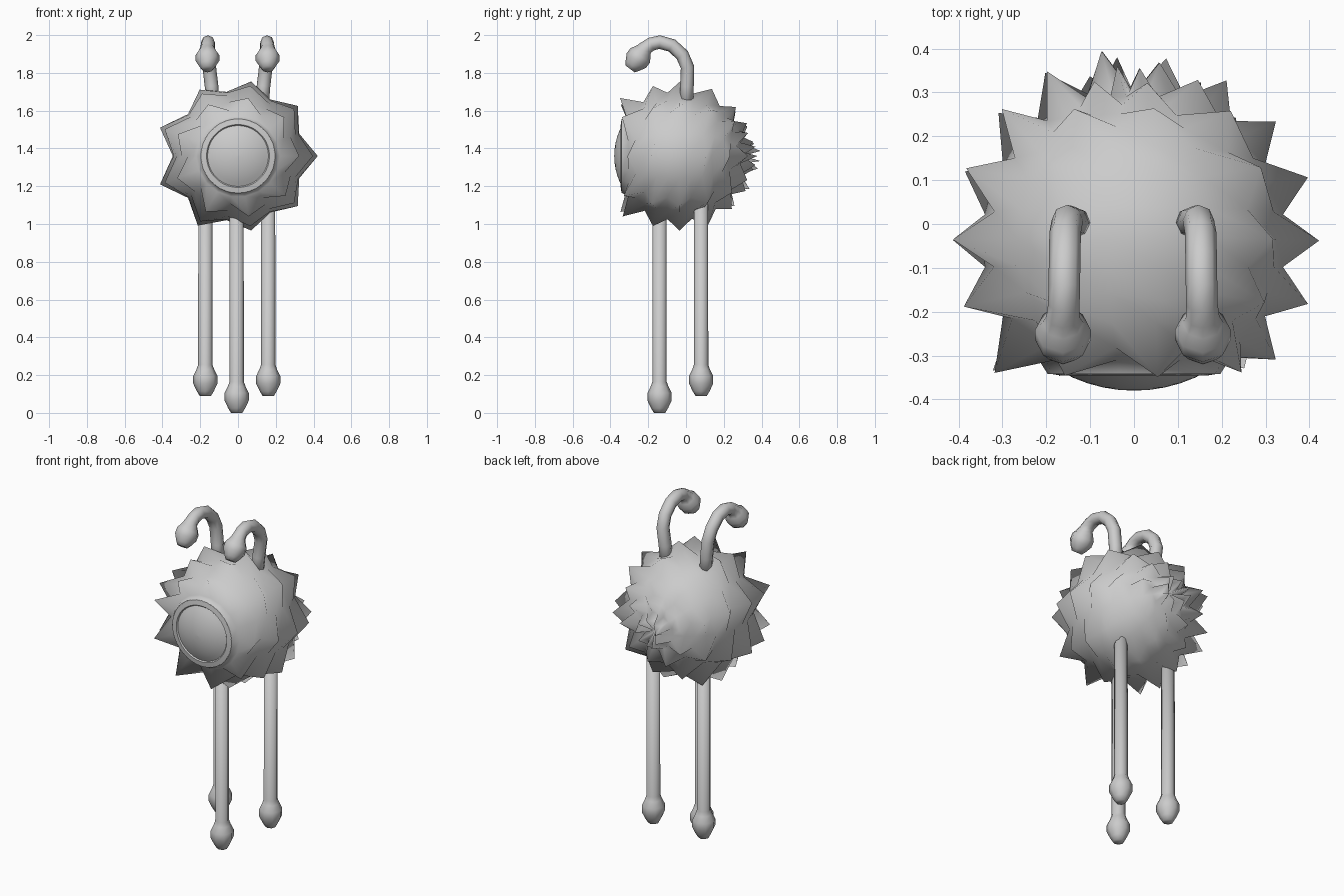
import bpy, bmesh, math
from mathutils import Vector

if "Cube" in bpy.data.objects:
    bpy.data.objects.remove(bpy.data.objects["Cube"])

grey = bpy.data.materials.new("grey")
grey.diffuse_color = (0.6, 0.6, 0.6, 1)
grey.use_nodes = True
grey.node_tree.nodes["Principled BSDF"].inputs["Base Color"].default_value = grey.diffuse_color
CENTRE = Vector((0, -0.038, 1.36))


def finish(name, bm, sharp=None):
    bmesh.ops.remove_doubles(bm, verts=bm.verts, dist=1e-5)
    bmesh.ops.recalc_face_normals(bm, faces=bm.faces)
    me = bpy.data.meshes.new(name)
    bm.to_mesh(me)
    bm.free()
    me.materials.append(grey)
    ob = bpy.data.objects.new(name, me)
    bpy.context.collection.objects.link(ob)
    for p in me.polygons:
        p.use_smooth = True
    if sharp:
        me.set_sharp_from_angle(angle=math.radians(sharp))
    return ob


def loft(bm, rings, cap_start=False, cap_end=False):
    """Bridge successive closed rings of points with quads."""
    vs = [[bm.verts.new(p) for p in ring] for ring in rings]
    n = len(vs[0])
    for a, b in zip(vs, vs[1:]):
        for i in range(n):
            j = (i + 1) % n
            bm.faces.new((a[i], a[j], b[j], b[i]))
    if cap_start:
        bm.faces.new(vs[0][::-1])
    if cap_end:
        bm.faces.new(vs[-1])


def ball_point(r, polar, around):
    """Point around the body centre; polar is measured from the front."""
    t, a = math.radians(polar), math.radians(around)
    return CENTRE + r * Vector((math.sin(t) * math.cos(a), -math.cos(t), math.sin(t) * math.sin(a)))


def tube(name, path, radii, sides=8):
    """Round tube along a path lying in a plane of nearly constant x."""
    path = [Vector(p) for p in path]
    rings = []
    for i, p in enumerate(path):
        d = (path[min(i + 1, len(path) - 1)] - path[max(i - 1, 0)]).normalized()
        u = (Vector((1, 0, 0)) - d * d.x).normalized()
        v = d.cross(u)
        rings.append([p + radii[i] * (u * math.cos(k * math.tau / sides) + v * math.sin(k * math.tau / sides))
                      for k in range(sides)])
    bm = bmesh.new()
    loft(bm, rings, True, True)
    return finish(name, bm)


def tube_with_bulb(name, path, radius, start, direction, scale=1):
    """Tube that ends in a faceted knob."""
    s, d = Vector(start), Vector(direction).normalized()
    prof = [(0, .038), (.025, .047), (.06, .064), (.10, .064), (.14, .045), (.165, .030)]
    tube(name, path + [s + d * t * scale for t, r in prof], [radius] * len(path) + [r for t, r in prof])


# Spiky round body: a coarse ball with every second point of every second ring
# pulled out; rings near the top and bottom lean toward the front or the back
SEGMENTS = 18
LEAN = (-2, -5, -3, 0, 0, 1, 3, 6, 9, 9, 7, 4, 2, -1)
bm = bmesh.new()
rings = [[ball_point(.362, 33, i * 20) for i in range(SEGMENTS)]]
for k in range(14):
    ring = []
    for i in range(SEGMENTS):
        a = i * 20
        c, s = math.cos(math.radians(a)), math.sin(math.radians(a))
        polar = 40 + 10 * k + LEAN[k] * (s if s > 0 else -.5 * s)
        r = .345
        if k % 2 and i % 2 == 0:
            r = .40 + .022 * c * c + (.02 if c < -.5 else 0)
            if k == 1:
                r += .04 * abs(s)
        ring.append(ball_point(r, polar, a))
    rings.append(ring)
rings.append([ball_point(.335, 179.9, i * 20) for i in range(SEGMENTS)])
loft(bm, rings, cap_end=True)
finish("spiky_body", bm)

# Rim around the eye, and the bulging eye
around = range(0, 360, 10)
bm = bmesh.new()
loft(bm, [[ball_point(r, t, a) for a in around] for r, t in ((.361, 33), (.35, 28.5), (.336, 28))])
finish("eye_rim", bm, 50)
bm = bmesh.new()
loft(bm, [[ball_point(.342, t, a) for a in around] for t in (31, 24, 18, 12, 6, .1)], cap_end=True)
finish("eye", bm)

# Three legs with knobbed feet
for name, x, y, foot in (("front_leg", -.007, -.14, 0), ("left_leg", -.173, .08, .09), ("right_leg", .16, .08, .09)):
    tube_with_bulb(name, [(x, y, 1.12)], .037, (x, y, foot + .165), (0, 0, -1))

# Two hooked antennae with knobs
for name, s, off in (("left", -1, -.005), ("right", 1, 0)):
    path = [(.125, 0, 1.6), (.135, .005, 1.73), (.147, .008, 1.83), (.152, -.02, 1.895), (.153, -.075, 1.945),
            (.154, -.14, 1.963), (.155, -.185, 1.952)]
    tube_with_bulb(name + "_antenna", [(s * x + off, y, z) for x, y, z in path], .036,
                   (s * .157 + off, -.212, 1.933), (0, -.6, -.8), .85)
